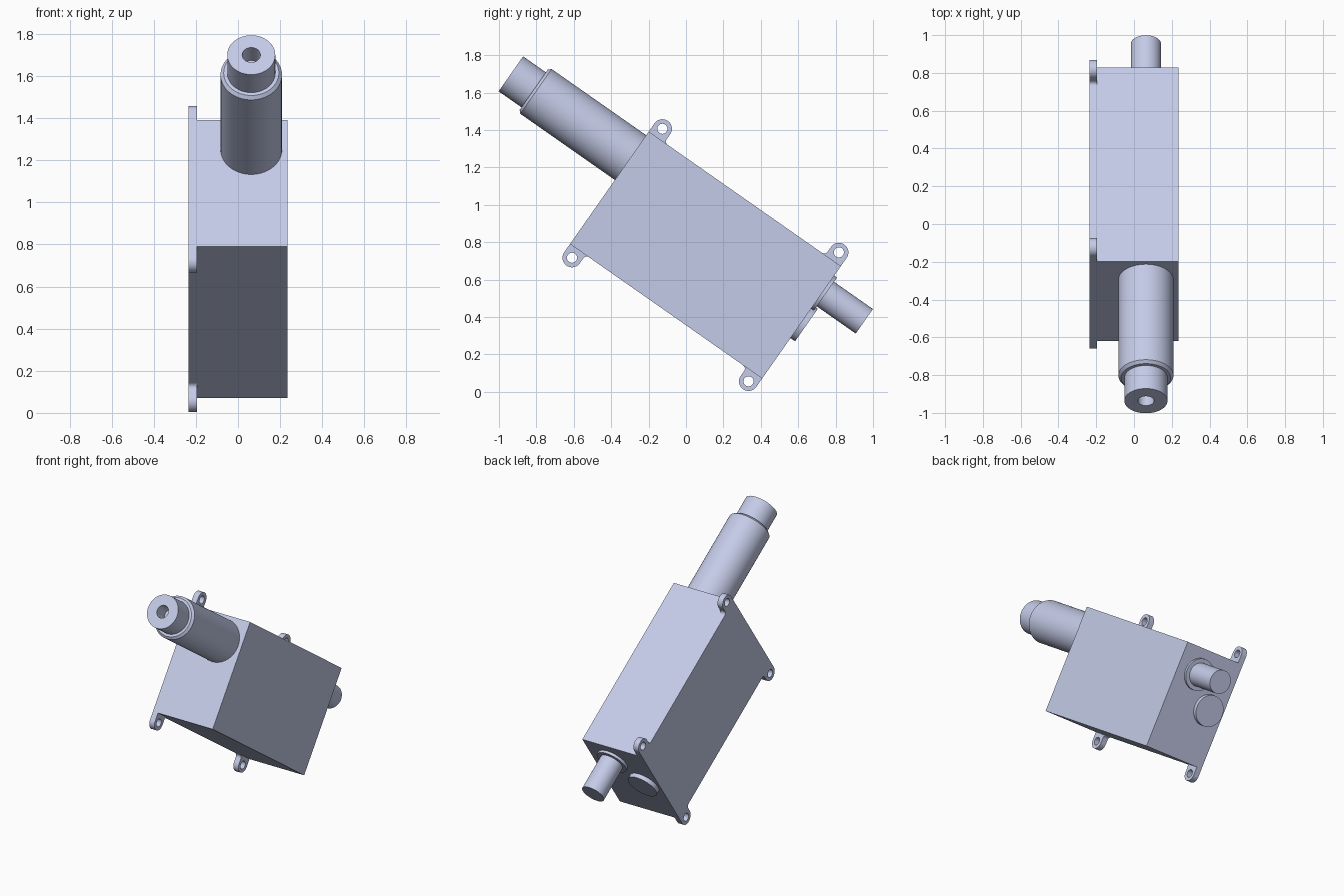
import bpy, bmesh, math
from mathutils import Matrix, Vector

cube = bpy.data.objects.get("Cube")
if cube:
    bpy.data.objects.remove(cube, do_unlink=True)

# One pale blue-grey finish for the whole unit
mat = bpy.data.materials.new("pale blue grey")
mat.use_nodes = True
colour = (0.591, 0.638, 0.855, 1.0)
mat.diffuse_color = colour
mat.node_tree.nodes["Principled BSDF"].inputs["Base Color"].default_value = colour

# Parts are built upright (y along the axis, z up), then tilted together
TILT = Matrix.Translation((0, 0.104, 0.731)) @ Matrix.Rotation(math.radians(-35), 4, 'X')
HALF_X, HALF_Y, HALF_Z = 0.235, 0.627, 0.367


def finish(name, bm, smooth=True):
    bmesh.ops.recalc_face_normals(bm, faces=bm.faces)
    mesh = bpy.data.meshes.new(name)
    bm.to_mesh(mesh)
    bm.free()
    mesh.materials.append(mat)
    ob = bpy.data.objects.new(name, mesh)
    bpy.context.collection.objects.link(ob)
    ob.matrix_world = TILT
    if smooth:
        bpy.ops.object.select_all(action='DESELECT')
        ob.select_set(True)
        bpy.context.view_layer.objects.active = ob
        bpy.ops.object.shade_smooth_by_angle(angle=math.radians(30))
    return ob


def turned(name, x, z, profile, steps=64):
    """Spin a (radius, y) profile around an axis parallel to y."""
    bm = bmesh.new()
    verts = [bm.verts.new((x + r, y, z)) for r, y in profile]
    edges = [bm.edges.new(pair) for pair in zip(verts, verts[1:])]
    bmesh.ops.spin(bm, geom=verts + edges, cent=(x, 0, z), axis=(0, 1, 0),
                   angle=math.tau, steps=steps, use_duplicate=False)
    bmesh.ops.remove_doubles(bm, verts=bm.verts, dist=1e-5)
    return finish(name, bm)


def arc(cy, cz, r, start, end, n):
    return [(cy + r * math.cos(math.radians(start + (end - start) * i / n)),
             cz + r * math.sin(math.radians(start + (end - start) * i / n)))
            for i in range(n + 1)]


def mounting_tab(name, sy, sz):
    """Round-ended lug with a bolt hole and a small fillet on its inner side."""
    r, cy, cz, f = 0.051, HALF_Y - 0.051, 0.421, 0.022
    outer = [(HALF_Y, HALF_Z)] + arc(cy, cz, r, 0, 180, 24)
    outer += arc(cy - r - f, HALF_Z + f, f, 0, -90, 6)
    hole = arc(cy, cz, 0.027, 0, 360, 32)[:-1]
    bm = bmesh.new()
    for loop in (outer, hole):
        vs = [bm.verts.new((-HALF_X, sy * y, sz * z)) for y, z in loop]
        for a, b in zip(vs, vs[1:] + vs[:1]):
            bm.edges.new((a, b))
    bmesh.ops.triangle_fill(bm, edges=bm.edges[:], use_beauty=True)
    ext = bmesh.ops.extrude_face_region(bm, geom=bm.faces[:], use_keep_orig=True)
    moved = [g for g in ext["geom"] if isinstance(g, bmesh.types.BMVert)]
    bmesh.ops.translate(bm, verts=moved, vec=Vector((0.04, 0, 0)))
    return finish(name, bm)


# Gearbox housing
bm = bmesh.new()
bmesh.ops.create_cube(bm, size=2.0, matrix=Matrix.Diagonal((HALF_X, HALF_Y, HALF_Z, 1)))
finish("housing", bm, smooth=False)

# Front sleeve with chamfered rim
AX, AZ = 0.063, 0.197
turned("front_sleeve", AX, AZ, [(0, -0.6), (0.146, -0.6), (0.146, -1.244),
                                (0.131, -1.259), (0, -1.259)])

# Front spindle with blind bore
turned("front_spindle", AX, AZ, [(0, -1.25), (0.114, -1.25), (0.114, -1.408),
                                 (0.043, -1.408), (0.043, -1.30), (0, -1.30)])

# Rear collar and shaft
turned("rear_collar", AX, AZ, [(0, 0.6), (0.108, 0.6), (0.108, 0.645), (0, 0.645)])
turned("rear_shaft", AX, AZ, [(0, 0.64), (0.08, 0.64), (0.08, 0.899), (0, 0.899)])

# Rear cover disc
turned("rear_cover_disc", -0.107, 0.003, [(0, 0.6), (0.106, 0.6), (0.106, 0.657), (0, 0.657)])

# Four mounting tabs at the corners of one side
for y_name, sy in (("front", -1), ("rear", 1)):
    for z_name, sz in (("lower", -1), ("upper", 1)):
        mounting_tab(f"{y_name}_{z_name}_tab", sy, sz)
